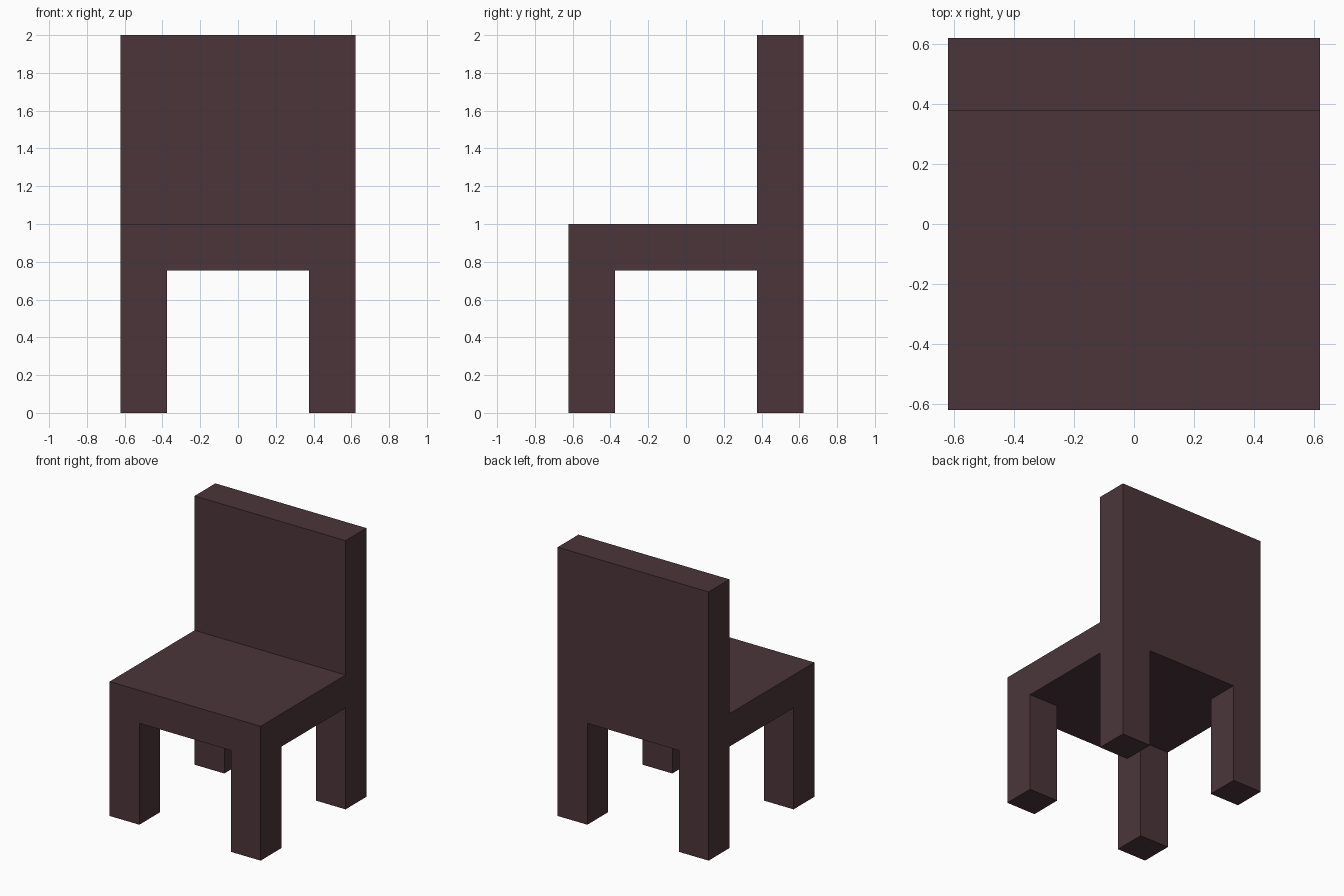
import bpy

if "Cube" in bpy.data.objects:
    bpy.data.objects.remove(bpy.data.objects["Cube"])

HALF = 0.622      # half width and depth
INNER = 0.377     # inner side of legs and front of backrest
UNDER = 0.755     # underside of seat
SEAT_TOP = 1.0
TOP = 2.0

wood = bpy.data.materials.new("dark brown wood")
wood.diffuse_color = (0.070, 0.036, 0.043, 1.0)
wood.use_nodes = True
wood.node_tree.nodes["Principled BSDF"].inputs["Base Color"].default_value = wood.diffuse_color


def box(name, lo, hi):
    """Axis-aligned box between two corners."""
    bpy.ops.mesh.primitive_cube_add(size=1)
    ob = bpy.context.object
    ob.name = name
    for v in ob.data.vertices:
        v.co = [h if c > 0 else l for c, l, h in zip(v.co, lo, hi)]
    ob.data.materials.append(wood)
    return ob


# Seat slab
box("seat", (-HALF, -HALF, UNDER), (HALF, HALF, SEAT_TOP))

# Backrest standing on the rear of the seat
box("backrest", (-HALF, INNER, SEAT_TOP), (HALF, HALF, TOP))

# Four square legs flush with the seat corners
for side, x0, x1 in (("left", -HALF, -INNER), ("right", INNER, HALF)):
    for end, y0, y1 in (("front", -HALF, -INNER), ("back", INNER, HALF)):
        box(f"{end}_{side}_leg", (x0, y0, 0), (x1, y1, UNDER))
